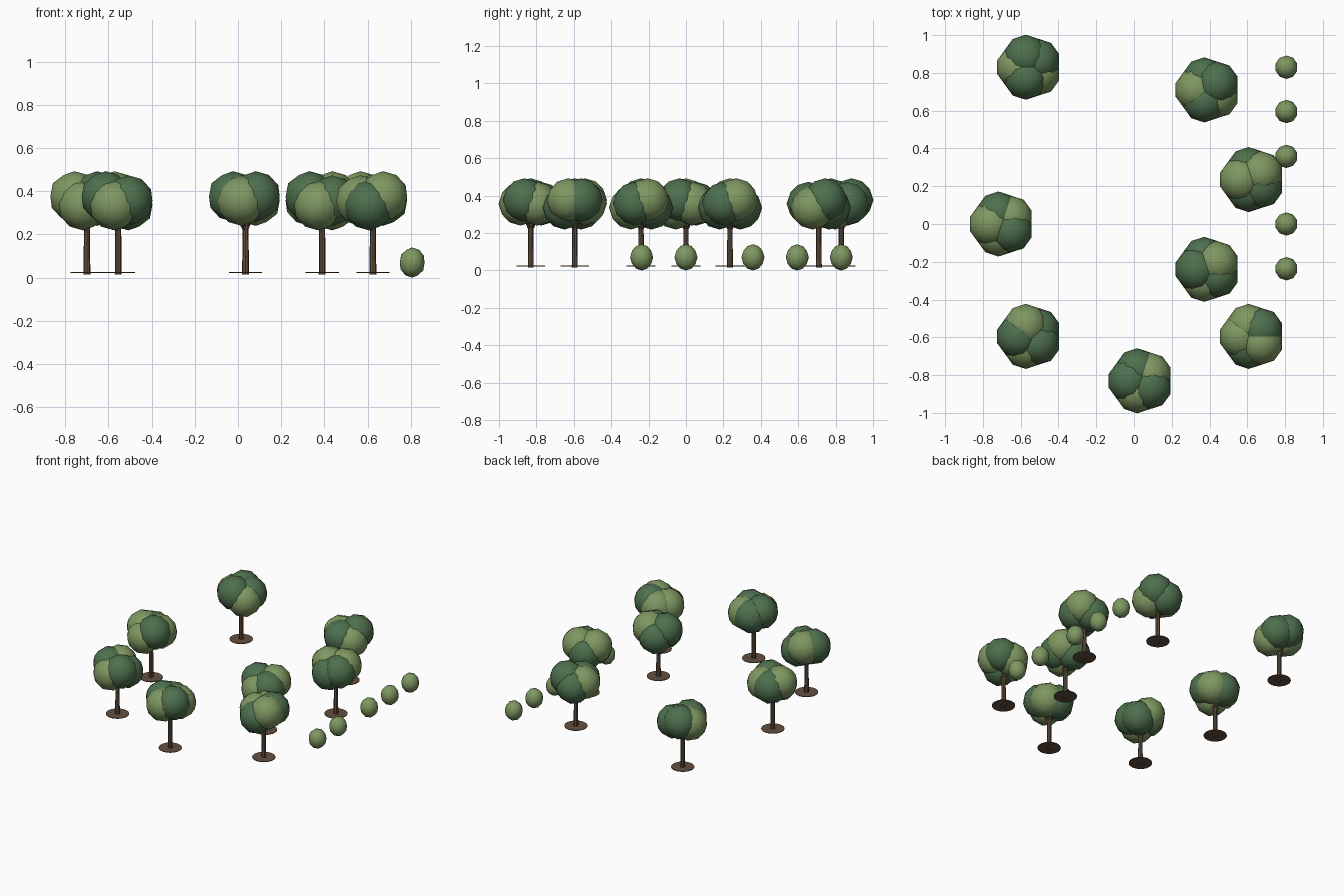
import bpy, bmesh, math
from mathutils import Vector, Matrix

cube = bpy.data.objects.get("Cube")
if cube:
    bpy.data.objects.remove(cube, do_unlink=True)


def material(name, rgb):
    m = bpy.data.materials.new(name)
    m.use_nodes = True
    m.diffuse_color = (*rgb, 1)
    node = m.node_tree.nodes["Principled BSDF"]
    node.inputs["Base Color"].default_value = (*rgb, 1)
    node.inputs["Roughness"].default_value = 0.9
    return m


LIGHT = material("light_leaf_green", (0.21, 0.31, 0.12))
DARK = material("dark_leaf_green", (0.075, 0.16, 0.075))
BARK = material("bark_brown", (0.125, 0.08, 0.05))


def finish(bm, name, mats, location, smooth=True):
    mesh = bpy.data.meshes.new(name)
    bm.to_mesh(mesh)
    bm.free()
    for m in mats:
        mesh.materials.append(m)
    for p in mesh.polygons:
        p.use_smooth = smooth
    ob = bpy.data.objects.new(name, mesh)
    ob.location = location
    bpy.context.collection.objects.link(ob)
    return ob


def add_rod(bm, start, end, r1, r2, sides):
    """Tapered rod between two points."""
    a, b = Vector(start), Vector(end)
    turn = (b - a).to_track_quat("Z", "Y").to_matrix().to_4x4()
    bmesh.ops.create_cone(bm, cap_ends=True, segments=sides, radius1=r1, radius2=r2,
                          depth=(b - a).length, matrix=Matrix.Translation((a + b) / 2) @ turn)


LOBE_ANGLES = [math.radians(a) for a in (180, 108, 36, -36, -108)]
LOBE_OFFSET, LOBE_RADIUS = 0.058, 0.117
HEIGHT = {"h": 0.376, "m": 0.357, "l": 0.336}


def make_crown(name, location, colours, heights):
    """Five overlapping leaf balls around the trunk."""
    bm = bmesh.new()
    for angle, colour, height in zip(LOBE_ANGLES, colours, heights):
        centre = Vector((LOBE_OFFSET * math.cos(angle), LOBE_OFFSET * math.sin(angle), HEIGHT[height]))
        old = set(bm.faces)
        bmesh.ops.create_icosphere(bm, subdivisions=2, radius=LOBE_RADIUS,
                                   matrix=Matrix.Translation(centre))
        for f in set(bm.faces) - old:
            f.material_index = 1 if colour == "D" else 0
    finish(bm, name, [LIGHT, DARK], location)


def make_wood(name, location):
    """Trunk with five thin branches fanning into the crown."""
    bm = bmesh.new()
    add_rod(bm, (0, 0, 0.015), (0, 0, 0.3), 0.016, 0.013, 8)
    for a in LOBE_ANGLES:
        add_rod(bm, (0, 0, 0.205), (0.05 * math.cos(a), 0.05 * math.sin(a), 0.3), 0.006, 0.004, 6)
    finish(bm, name, [BARK], location, smooth=False)


def make_soil(name, location):
    """Thin round soil plate."""
    bm = bmesh.new()
    add_rod(bm, (0, 0, 0.022), (0, 0, 0.026), 0.077, 0.077, 20)
    finish(bm, name, [BARK], location, smooth=False)


# Trees: position, then lobe colours and heights (left, back left, back right, front right, front left)
TREES = [
    (-0.555, 0.83, "LDDLD", "mhmlh"),
    (0.39, 0.71, "LDDLD", "mlhlm"),
    (0.625, 0.235, "LDLDD", "hlhml"),
    (-0.70, 0.0, "LDLDL", "hmmhl"),
    (0.39, -0.24, "DDLDL", "hlhml"),
    (-0.555, -0.595, "DLDDL", "hhlml"),
    (0.625, -0.595, "LLDLD", "mmhhl"),
    (0.035, -0.83, "DDLDL", "hmmhm"),
]
for i, (x, y, colours, heights) in enumerate(TREES, 1):
    make_crown(f"tree_{i}_crown", (x, y, 0), colours, heights)
    make_wood(f"tree_{i}_trunk", (x, y, 0))
    make_soil(f"tree_{i}_soil", (x, y, 0))

# Row of egg-shaped bushes
for i, y in enumerate((0.83, 0.595, 0.358, 0.0, -0.237), 1):
    bm = bmesh.new()
    bmesh.ops.create_icosphere(bm, subdivisions=2, radius=0.07)
    bmesh.ops.scale(bm, vec=(0.86, 0.88, 1), verts=bm.verts)
    finish(bm, f"bush_{i}", [LIGHT], (0.807, y, 0.07))
